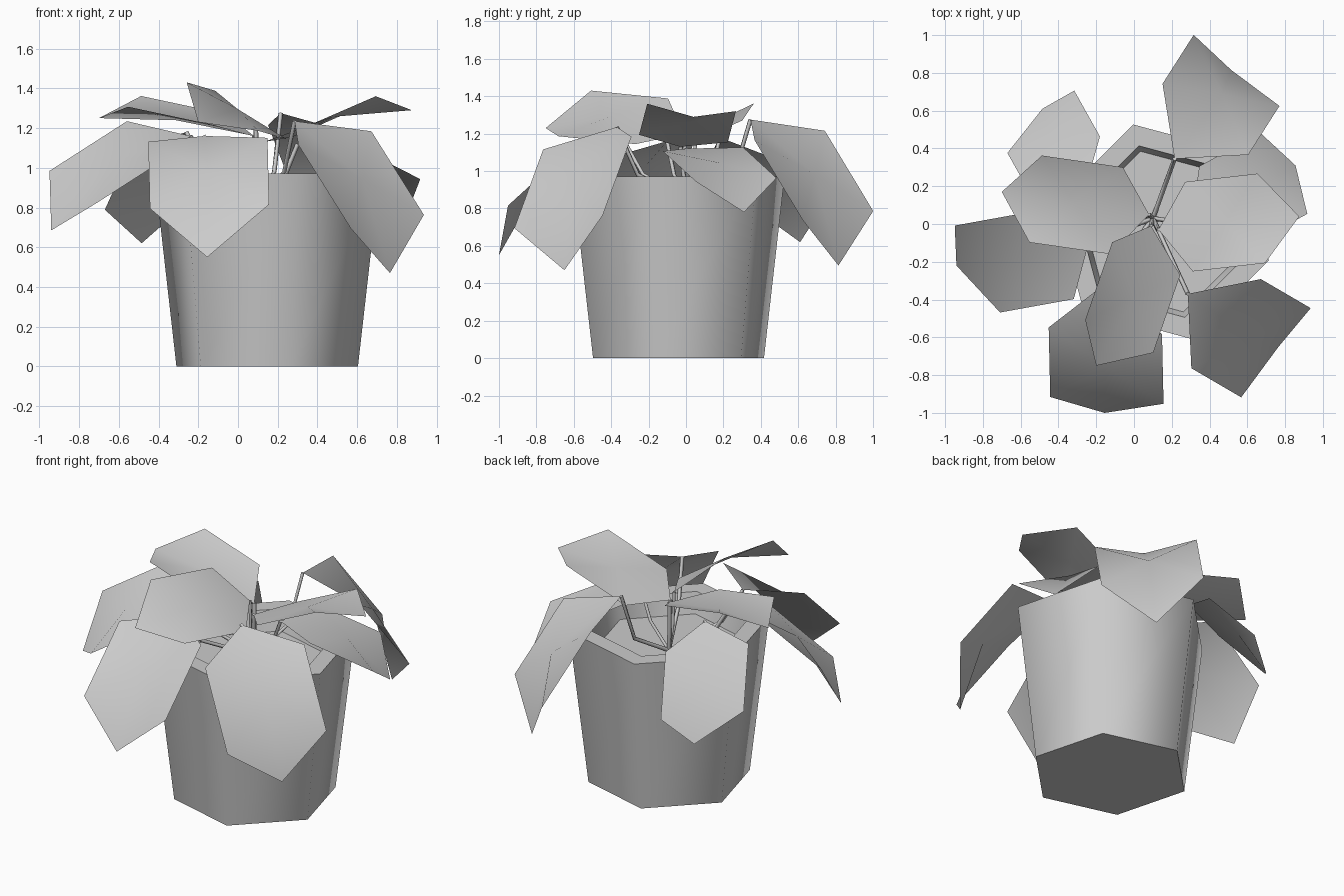
import bpy
from math import radians, sin, cos
from mathutils import Vector

cube = bpy.data.objects.get("Cube")
if cube:
    bpy.data.objects.remove(cube, do_unlink=True)

# One plain grey for everything
grey = bpy.data.materials.new("plain grey")
grey.use_nodes = True
grey.diffuse_color = (0.6, 0.6, 0.6, 1)
grey.node_tree.nodes["Principled BSDF"].inputs["Base Color"].default_value = (0.6, 0.6, 0.6, 1)

POT_CENTRE = Vector((0.147, -0.04, 0))
SIDES = 6


def add_object(name, data):
    """Link new object data to the scene with the shared material."""
    data.materials.append(grey)
    obj = bpy.data.objects.new(name, data)
    bpy.context.scene.collection.objects.link(obj)
    return obj


def add_mesh(name, verts, faces, smooth_angle):
    """Make a mesh object with smooth shading up to the given edge angle."""
    mesh = bpy.data.meshes.new(name)
    mesh.from_pydata(verts, [], faces)
    mesh.update()
    obj = add_object(name, mesh)
    bpy.ops.object.select_all(action='DESELECT')
    obj.select_set(True)
    bpy.context.view_layer.objects.active = obj
    bpy.ops.object.shade_smooth_by_angle(angle=radians(smooth_angle))


def ring(radius, height):
    """Six corners around the pot axis."""
    angles = [radians(360 / SIDES * i - 15) for i in range(SIDES)]
    return [POT_CENTRE + Vector((radius * cos(a), radius * sin(a), height)) for a in angles]


# Pot: tapered six-sided shell with a flat rim, closed at the base
profile = [(0.473, 0), (0.587, 0.97), (0.47, 0.97), (0.44, 0.84)]
pot_verts = [v for radius, height in profile for v in ring(radius, height)]
pot_faces = [tuple(reversed(range(SIDES)))]
for level in range(len(profile) - 1):
    for i in range(SIDES):
        j = (i + 1) % SIDES
        low, high = level * SIDES, (level + 1) * SIDES
        pot_faces.append((low + i, low + j, high + j, high + i))
add_mesh("pot", pot_verts, pot_faces, 65)

# Soil: flat plate inside the pot
add_mesh("soil", ring(0.44, 0.84), [tuple(range(SIDES))], 30)


def add_leaf(name, base, tip, half_width, lift, near_share, ridge=0.01):
    """Six-cornered leaf blade from stem to tip, its sides lifted off the straight line."""
    base, tip, side, lift = (Vector(v) for v in (base, tip, half_width, lift))
    along = tip - base
    up = along.cross(side).normalized()
    if up.z < 0:
        up, side = -up, -side
    near = base + along * 0.22 + lift * near_share
    far = base + along * 0.77 + lift
    middle = (near + far) / 2 + up * ridge
    corners = [base, near - side, far - side, tip, far + side, near + side]
    fan = [(6, (i + 1) % 6, i) for i in range(6)]
    # Wind the fan so the upper side faces outward
    normal = (corners[1] - middle).cross(corners[0] - middle)
    if normal.dot(up) < 0:
        fan = [tuple(reversed(face)) for face in fan]
    add_mesh(name, corners + [middle], fan, 60)


def add_stem(name, end):
    """Thin square stem leaning out from the soil, then rising steeply to its leaf."""
    end = Vector(end)
    root = Vector((0.1, 0.03, 0.84))
    bend = root.lerp(end, 0.72)
    bend.z = 0.98
    curve = bpy.data.curves.new(name, 'CURVE')
    curve.dimensions = '3D'
    curve.bevel_depth = 0.012
    curve.bevel_resolution = 0
    curve.use_fill_caps = True
    spline = curve.splines.new('POLY')
    spline.points.add(2)
    for point, place in zip(spline.points, (root, bend, end)):
        point.co = (*place, 1)
    add_object(name, curve)


# Leaves: stem end, tip, half width, lift of the sides, share of lift near the stem, ridge
leaves = {
    "front": ((-0.17, -0.33, 1.16), (-0.155, -1, 0.55), (0.3, -0.018, 0.01), (0.015, -0.088, 0.115), 1),
    "front_top": ((0.09, -0.01, 1.2), (-0.2, -0.75, 1.23), (0.18, -0.087, -0.122), (0.055, -0.015, 0.085), 0.7),
    "right_top": ((0.08, 0.05, 1.16), (-0.7, 0.17, 1.25), (-0.033, -0.23, -0.027), (0, -0.01, 0.105), 0.6, -0.05),
    "left_top": ((0.13, -0.03, 1.13), (0.875, 0.04, 1.29), (-0.02, 0.237, -0.02), (-0.03, 0.006, 0.087), 0.1, 0),
    "right": ((-0.24, -0.1, 1.16), (-0.94, -0.22, 0.685), (0.12, -0.23, -0.08), (-0.05, -0.046, 0.11), 0.9),
    "front_left": ((0.285, -0.37, 1.235), (0.765, -0.65, 0.47), (0.184, 0.236, 0.034), (0.097, -0.096, 0.083), 1),
    "back": ((0.215, 0.345, 1.275), (0.515, 0.815, 0.495), (0.227, -0.188, -0.025), (0.097, 0.106, 0.087), 1),
    "left": ((0.3, 0, 1.12), (0.855, 0.31, 0.78), (0.125, -0.215, -0.01), (0.065, 0.03, 0.095), 0.75),
    "back_right": ((-0.26, 0.18, 1.18), (-0.485, 0.61, 0.62), (-0.177, -0.165, 0.01), (-0.06, 0.03, 0.03), 0.8),
}
for place, shape in leaves.items():
    add_leaf(place + "_leaf", *shape)
    add_stem(place + "_stem", shape[0])
